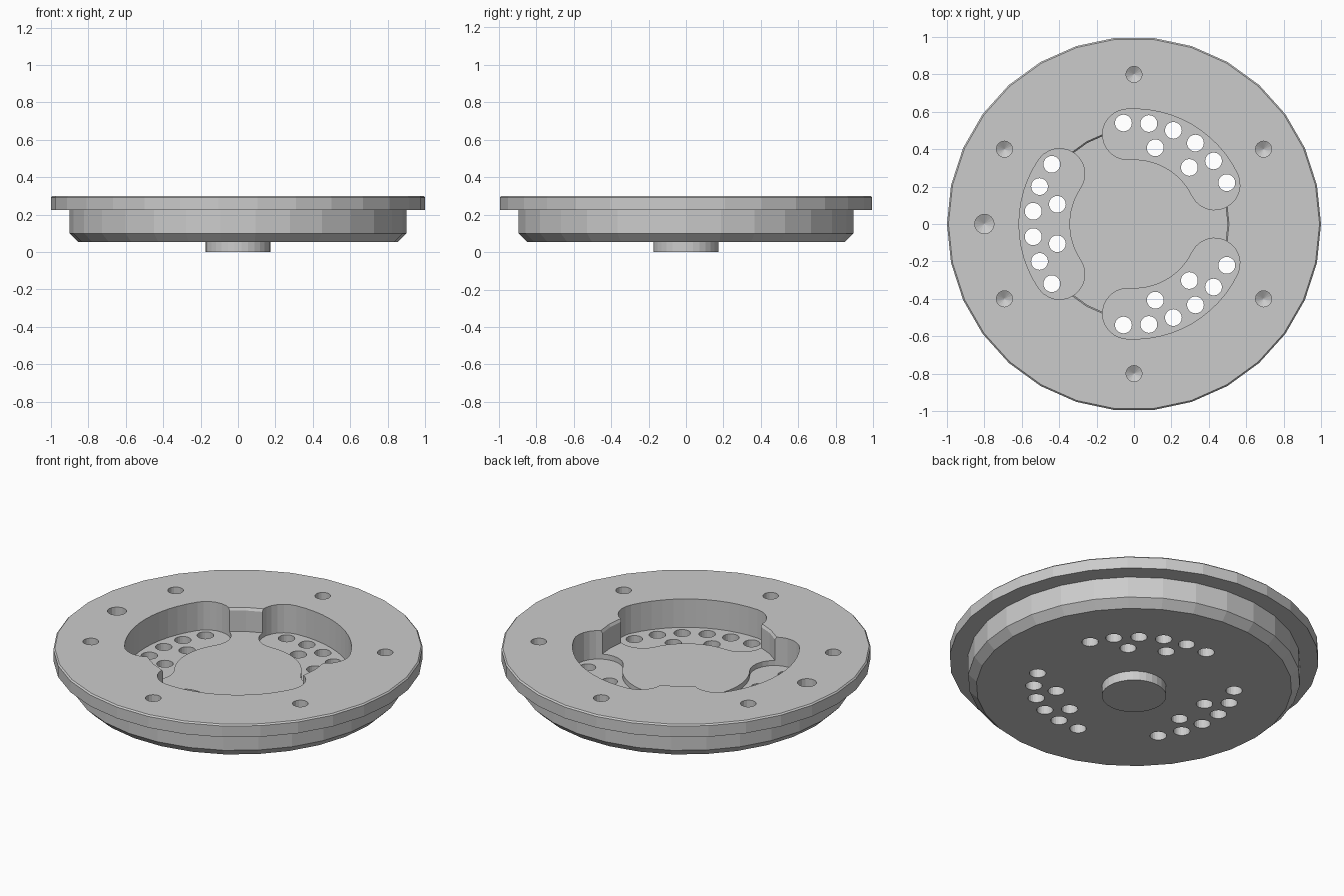
import bpy, bmesh
from math import cos, sin, radians, pi

if "Cube" in bpy.data.objects:
    bpy.data.objects.remove(bpy.data.objects["Cube"])


def finish(bm, name):
    bmesh.ops.recalc_face_normals(bm, faces=bm.faces)
    mesh = bpy.data.meshes.new(name)
    bm.to_mesh(mesh)
    bm.free()
    obj = bpy.data.objects.new(name, mesh)
    bpy.context.collection.objects.link(obj)
    return obj


def stack_loops(bm, loops):
    """Skin a list of closed point loops and cap both ends."""
    rings = [[bm.verts.new(p) for p in loop] for loop in loops]
    n = len(rings[0])
    for a, b in zip(rings, rings[1:]):
        for i in range(n):
            j = (i + 1) % n
            bm.faces.new((a[i], a[j], b[j], b[i]))
    bm.faces.new(rings[0][::-1])
    bm.faces.new(rings[-1])


def circle(x, y, r, z, n):
    return [(x + r * cos(2 * pi * i / n), y + r * sin(2 * pi * i / n), z) for i in range(n)]


def polar(r, deg):
    return r * cos(radians(deg)), r * sin(radians(deg))


def slot_outline(mid, z, radius=0.48, half_width=0.135, half_angle=34):
    """Curved slot with round ends, centred on the angle mid."""
    pts = []
    steps = 12
    for i in range(steps + 1):
        pts.append(polar(radius + half_width, mid - half_angle + 2 * half_angle * i / steps))
    for side in (1, -1):
        end = mid + side * half_angle
        cx, cy = polar(radius, end)
        start = end if side == 1 else end + 180
        for i in range(1, 12):
            dx, dy = polar(half_width, start + 180 * i / 12)
            pts.append((cx + dx, cy + dy))
        if side == 1:
            for i in range(steps + 1):
                pts.append(polar(radius - half_width, end - 2 * half_angle * i / steps))
    return [(x, y, z) for x, y in pts]


# Turned body: boss, chamfered hub, rim flange and central recess
profile = [(0.175, 0), (0.175, 0.055), (0.855, 0.055), (0.9, 0.1), (0.9, 0.225),
           (1, 0.225), (1, 0.292), (0.992, 0.3), (0.508, 0.3), (0.5, 0.285), (0.5, 0.16)]
bm = bmesh.new()
stack_loops(bm, [circle(0, 0, r, z, 30) for r, z in profile])
body = finish(bm, "flanged_disc")

# Three curved pockets
bm = bmesh.new()
for mid in (60, 180, 300):
    stack_loops(bm, [slot_outline(mid, z) for z in (0.13, 0.4)])
pockets = finish(bm, "pocket_cutter")

# Drain holes through the pocket floors
bm = bmesh.new()
for mid in (60, 180, 300):
    spots = [(0.543, a) for a in (-36, -21.6, -7.2, 7.2, 21.6, 36)] + [(0.423, a) for a in (-14.4, 14.4)]
    for r, a in spots:
        x, y = polar(r, mid + a)
        stack_loops(bm, [circle(x, y, 0.045, z, 20) for z in (-0.1, 0.2)])
drains = finish(bm, "drain_cutter")

# Blind drilled holes in the rim, with conical bottoms
bm = bmesh.new()
for a in (30, 90, 150, 180, 210, 270, 330):
    x, y = polar(0.8, a)
    r = 0.052 if a == 180 else 0.043
    stack_loops(bm, [circle(x, y, s, z, 16) for s, z in ((0.002, 0.145), (r, 0.17), (r, 0.4))])
drills = finish(bm, "drill_cutter")

# Cut everything out of the body
bpy.context.view_layer.objects.active = body
for cutter in (pockets, drains, drills):
    cutter.hide_render = True
    mod = body.modifiers.new(cutter.name, 'BOOLEAN')
    mod.operation = 'DIFFERENCE'
    mod.solver = 'EXACT'
    mod.object = cutter
    bpy.ops.object.modifier_apply(modifier=mod.name)
    bpy.data.objects.remove(cutter)
